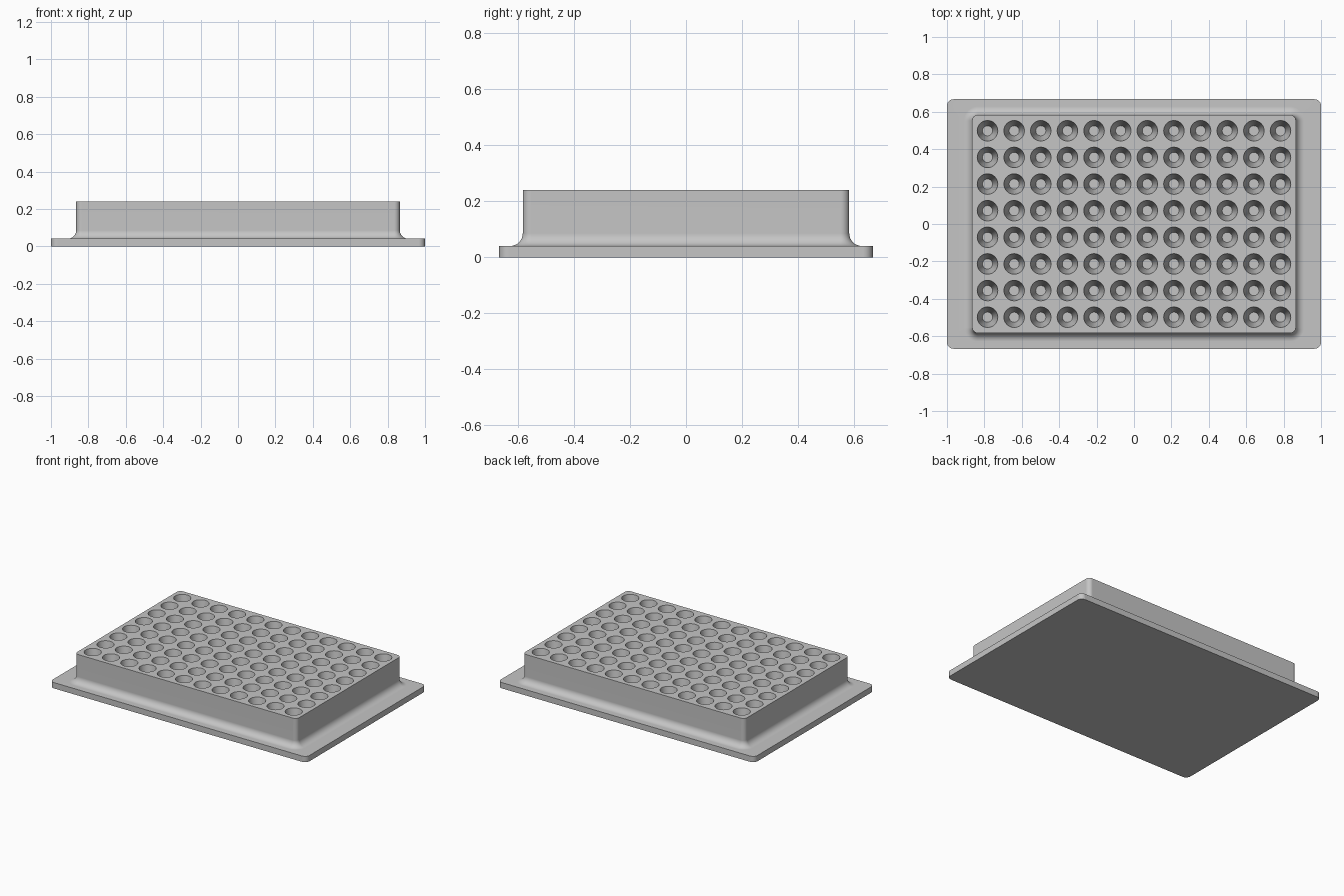
import bpy
import bmesh
from math import sin, cos, pi
from mathutils import Matrix

cube = bpy.data.objects.get("Cube")
if cube:
    bpy.data.objects.remove(cube, do_unlink=True)

FLANGE_TOP, HEIGHT, WELL_FLOOR = 0.041, 0.241, 0.06
BODY_X, BODY_Y, BODY_R = 0.865, 0.583, 0.03
FILLET = 0.045
PITCH, COLUMNS, ROWS = 0.1424, 12, 8
MOUTH_R, FLOOR_R = 0.055, 0.027

grey = bpy.data.materials.new("plain_grey")
grey.use_nodes = True
grey.diffuse_color = (0.56, 0.56, 0.56, 1)
grey.node_tree.nodes["Principled BSDF"].inputs["Base Color"].default_value = grey.diffuse_color


def rounded_ring(bm, hx, hy, r, z, steps=8):
    """Loop of vertices around a rectangle with rounded corners."""
    ring = []
    for i, (sx, sy) in enumerate([(1, 1), (-1, 1), (-1, -1), (1, -1)]):
        for k in range(steps + 1):
            a = (i + k / steps) * pi / 2
            ring.append(bm.verts.new((sx * (hx - r) + r * cos(a),
                                      sy * (hy - r) + r * sin(a), z)))
    return ring


def to_object(bm, name):
    bmesh.ops.recalc_face_normals(bm, faces=bm.faces)
    mesh = bpy.data.meshes.new(name)
    bm.to_mesh(mesh)
    bm.free()
    mesh.materials.append(grey)
    obj = bpy.data.objects.new(name, mesh)
    bpy.context.collection.objects.link(obj)
    return obj


# Flange, concave fillet and raised block lofted as one solid
bm = bmesh.new()
rings = [rounded_ring(bm, 1, 0.667, 0.035, z) for z in (0, FLANGE_TOP)]
for k in range(9):
    a = k / 8 * pi / 2
    out = FILLET * (1 - sin(a))
    rings.append(rounded_ring(bm, BODY_X + out, BODY_Y + out, BODY_R + out,
                              FLANGE_TOP + FILLET * (1 - cos(a))))
rings.append(rounded_ring(bm, BODY_X, BODY_Y, BODY_R, HEIGHT))
for low, high in zip(rings, rings[1:]):
    for i in range(len(low)):
        j = (i + 1) % len(low)
        bm.faces.new((low[i], low[j], high[j], high[i]))
bm.faces.new(rings[0])
bm.faces.new(rings[-1])
plate = to_object(bm, "well_plate")

# Tapered wells, cut from the block on a regular grid
bm = bmesh.new()
extra = 0.02
depth = HEIGHT - WELL_FLOOR
top_r = MOUTH_R + (MOUTH_R - FLOOR_R) * extra / depth
for col in range(COLUMNS):
    for row in range(ROWS):
        place = Matrix.Translation(((col - (COLUMNS - 1) / 2) * PITCH,
                                    (row - (ROWS - 1) / 2) * PITCH,
                                    WELL_FLOOR + (depth + extra) / 2))
        bmesh.ops.create_cone(bm, cap_ends=True, segments=32, radius1=FLOOR_R,
                              radius2=top_r, depth=depth + extra, matrix=place)
cutter = to_object(bm, "well_cutter")
cutter.hide_render = True

cut = plate.modifiers.new("wells", "BOOLEAN")
cut.operation = "DIFFERENCE"
cut.solver = "EXACT"
cut.object = cutter
bpy.ops.object.select_all(action="DESELECT")
bpy.context.view_layer.objects.active = plate
plate.select_set(True)
bpy.ops.object.modifier_apply(modifier=cut.name)
bpy.data.objects.remove(cutter, do_unlink=True)

# Smooth curves, crisp rims
bpy.ops.object.shade_smooth_by_angle(angle=pi / 6)
weighted = plate.modifiers.new("flat_tops", "WEIGHTED_NORMAL")
weighted.keep_sharp = True
